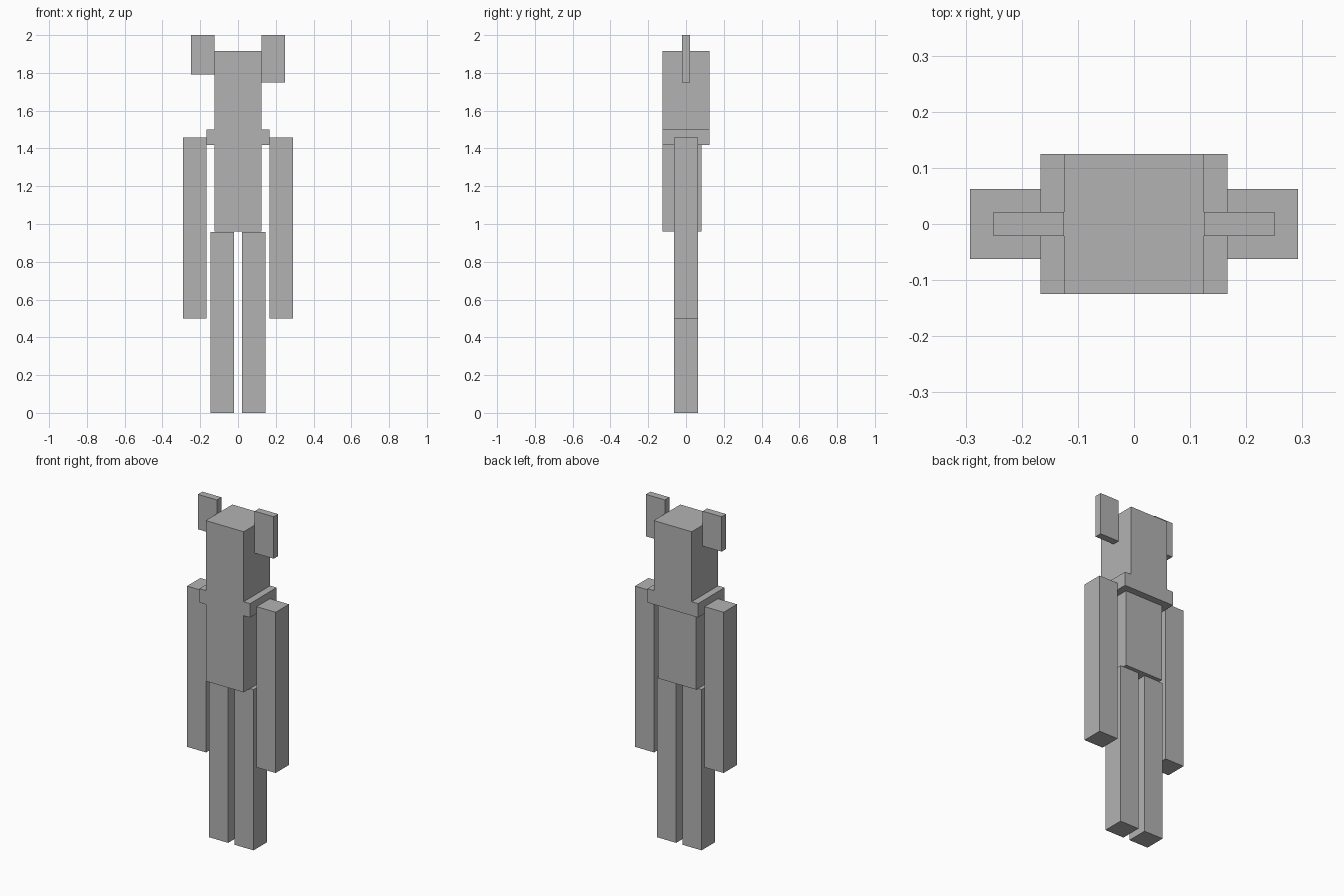
import bpy
import bmesh

cube = bpy.data.objects.get("Cube")
if cube:
    bpy.data.objects.remove(cube, do_unlink=True)

grey = bpy.data.materials.new("plain_grey")
grey.use_nodes = True
colour = (0.45, 0.45, 0.45, 1)
grey.diffuse_color = colour
grey.node_tree.nodes["Principled BSDF"].inputs["Base Color"].default_value = colour


def box(name, x, y, z):
    """Flat-shaded box given by its (min, max) range on each axis."""
    bm = bmesh.new()
    bmesh.ops.create_cube(bm, size=1)
    for v in bm.verts:
        v.co = [r[0] if c < 0 else r[1] for c, r in zip(v.co, (x, y, z))]
    mesh = bpy.data.meshes.new(name)
    bm.to_mesh(mesh)
    bm.free()
    mesh.materials.append(grey)
    obj = bpy.data.objects.new(name, mesh)
    bpy.context.collection.objects.link(obj)
    return obj


# Body stack: the torso is set in at the back, under the collar
box("torso", (-0.125, 0.125), (-0.125, 0.083), (0.96, 1.417))
box("collar", (-0.167, 0.167), (-0.125, 0.125), (1.417, 1.5))
box("head", (-0.125, 0.125), (-0.125, 0.125), (1.5, 1.917))

# Paired limbs and ears; the right ear is shorter
limb_depth = (-0.0625, 0.0625)
for side, s, ear_bottom in (("left", 1, 1.75), ("right", -1, 1.792)):
    def span(a, b):
        return tuple(sorted((s * a, s * b)))

    box(side + "_leg", span(0.021, 0.146), limb_depth, (0, 0.958))
    box(side + "_arm", span(0.167, 0.292), limb_depth, (0.5, 1.458))
    box(side + "_ear", span(0.125, 0.25), (-0.021, 0.021), (ear_bottom, 2))
